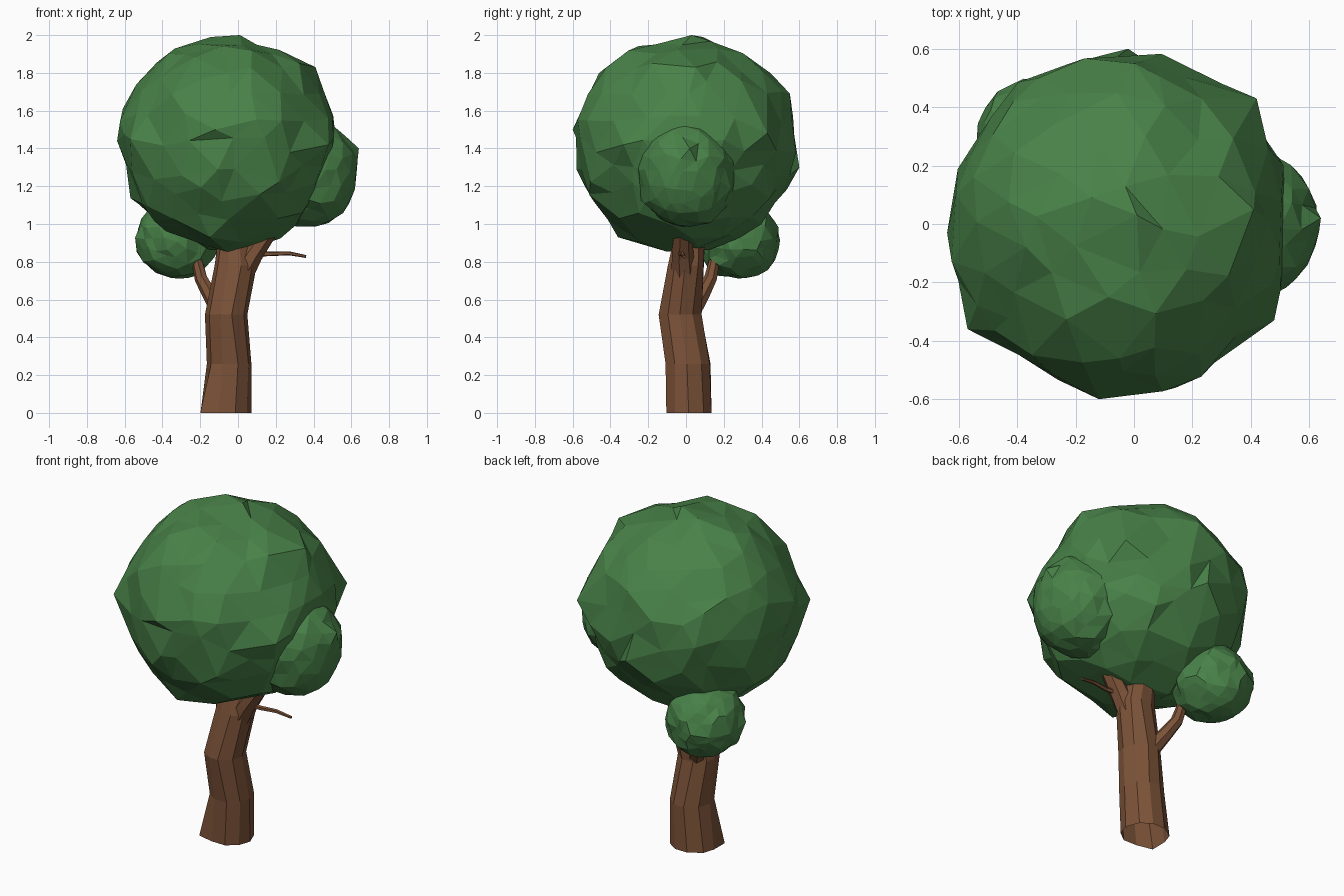
import bpy, bmesh, math, random
from mathutils import Vector

if "Cube" in bpy.data.objects:
    bpy.data.objects.remove(bpy.data.objects["Cube"])

random.seed(11)


def material(name, rgb):
    m = bpy.data.materials.new(name)
    m.diffuse_color = (*rgb, 1)
    m.use_nodes = True
    m.node_tree.nodes["Principled BSDF"].inputs["Base Color"].default_value = m.diffuse_color
    return m


BARK = material("bark", (0.20, 0.085, 0.04))
LEAF = material("leaf", (0.065, 0.22, 0.065))


def pull(bm, corners):
    """Move the vertex nearest to each corner onto it."""
    for q in map(Vector, corners):
        min(bm.verts, key=lambda v: (v.co - q).length).co = q


def finish(bm, name, mat):
    bmesh.ops.recalc_face_normals(bm, faces=bm.faces)
    me = bpy.data.meshes.new(name)
    bm.to_mesh(me)
    bm.free()
    me.materials.append(mat)
    ob = bpy.data.objects.new(name, me)
    bpy.context.collection.objects.link(ob)
    return ob


def limb(name, path, sides, level=False, rough=0.0, corners=()):
    """Loft faceted rings along (x, y, z, rx, ry) stations, open at the foot."""
    bm = bmesh.new()
    pts = [Vector(p[:3]) for p in path]
    rings = []
    for i, p in enumerate(path):
        tangent = pts[min(i + 1, len(pts) - 1)] - pts[max(i - 1, 0)]
        rot = tangent.to_track_quat('Z', 'Y')
        ring = []
        for k in range(sides):
            a = 2 * math.pi * (k + random.uniform(-rough, rough) * 4) / sides
            off = Vector((p[3] * math.cos(a), p[4] * math.sin(a), 0))
            off *= 1 + random.uniform(-rough, rough)
            ring.append(bm.verts.new(pts[i] + (off if level else rot @ off)))
        rings.append(ring)
    for lo, hi in zip(rings, rings[1:]):
        for k in range(sides):
            n = (k + 1) % sides
            bm.faces.new((lo[k], lo[n], hi[n], hi[k]))
    bm.faces.new(rings[-1])
    pull(bm, corners)
    return finish(bm, name, BARK)


def foliage(name, centre, radii, radial, slide, corners=()):
    """Crumpled low-poly ball with a few corners pulled out."""
    c = Vector(centre)
    bm = bmesh.new()
    bmesh.ops.create_icosphere(bm, subdivisions=3, radius=1)
    for v in bm.verts:
        jit = Vector([random.uniform(-slide, slide) for _ in range(3)])
        d = (v.co + jit).normalized() * (1 + random.uniform(-radial, radial * 0.8))
        p = c + Vector([d[i] * radii[i] for i in range(3)])
        v.co = [max(-0.64, min(0.64, p.x)), max(-0.6, min(0.6, p.y)), min(1.99, p.z)]
    pull(bm, corners)
    return finish(bm, name, LEAF)


# Trunk, bending gently on its way into the crown
limb("trunk", [(-0.065, 0.015, 0, 0.135, 0.125), (-0.045, 0.01, 0.26, 0.119, 0.124),
               (-0.063, -0.03, 0.52, 0.114, 0.118), (-0.012, 0.0, 0.78, 0.112, 0.10),
               (-0.02, 0.02, 0.93, 0.085, 0.085), (-0.05, 0.04, 1.05, 0.06, 0.06)],
     10, level=True, rough=0.025, corners=[(-0.2, -0.08, 0)])

# Branches
limb("right_branch", [(0.01, -0.01, 0.72, 0.07, 0.07), (0.08, -0.02, 0.84, 0.06, 0.055),
                      (0.17, -0.02, 0.98, 0.05, 0.05), (0.26, -0.01, 1.12, 0.035, 0.035)], 7)
limb("left_branch", [(-0.09, 0.03, 0.53, 0.05, 0.05), (-0.15, 0.09, 0.63, 0.04, 0.04),
                     (-0.195, 0.13, 0.71, 0.035, 0.035), (-0.215, 0.15, 0.80, 0.03, 0.03),
                     (-0.27, 0.21, 0.88, 0.02, 0.02)], 7)
limb("twig", [(0.08, -0.02, 0.845, 0.018, 0.018), (0.17, -0.03, 0.842, 0.013, 0.013),
              (0.27, -0.02, 0.845, 0.011, 0.011), (0.36, -0.01, 0.828, 0.008, 0.008)], 5)

# Leaf masses
foliage("main_crown", (-0.05, 0, 1.425), (0.582, 0.59, 0.566), 0.045, 0.085,
        [(0.01, 0.03, 2.0), (-0.37, -0.08, 1.9), (-0.05, -0.46, 1.8), (0.0, 0.55, 1.69),
         (-0.12, -0.6, 1.5), (-0.02, 0.6, 1.3), (-0.15, -0.36, 0.93), (-0.57, -0.36, 1.45),
         (-0.64, -0.03, 1.44), (0.42, 0.43, 1.48), (0.48, -0.33, 1.42), (0.41, 0.05, 1.83),
         (0.0, 0.0, 0.86), (-0.61, 0.1, 1.61)])
foliage("right_crown", (0.355, 0.0, 1.275), (0.285, 0.27, 0.3), 0.05, 0.08,
        [(0.64, 0.02, 1.4)])
foliage("lower_crown", (-0.325, 0.28, 0.92), (0.22, 0.217, 0.213), 0.06, 0.08)
